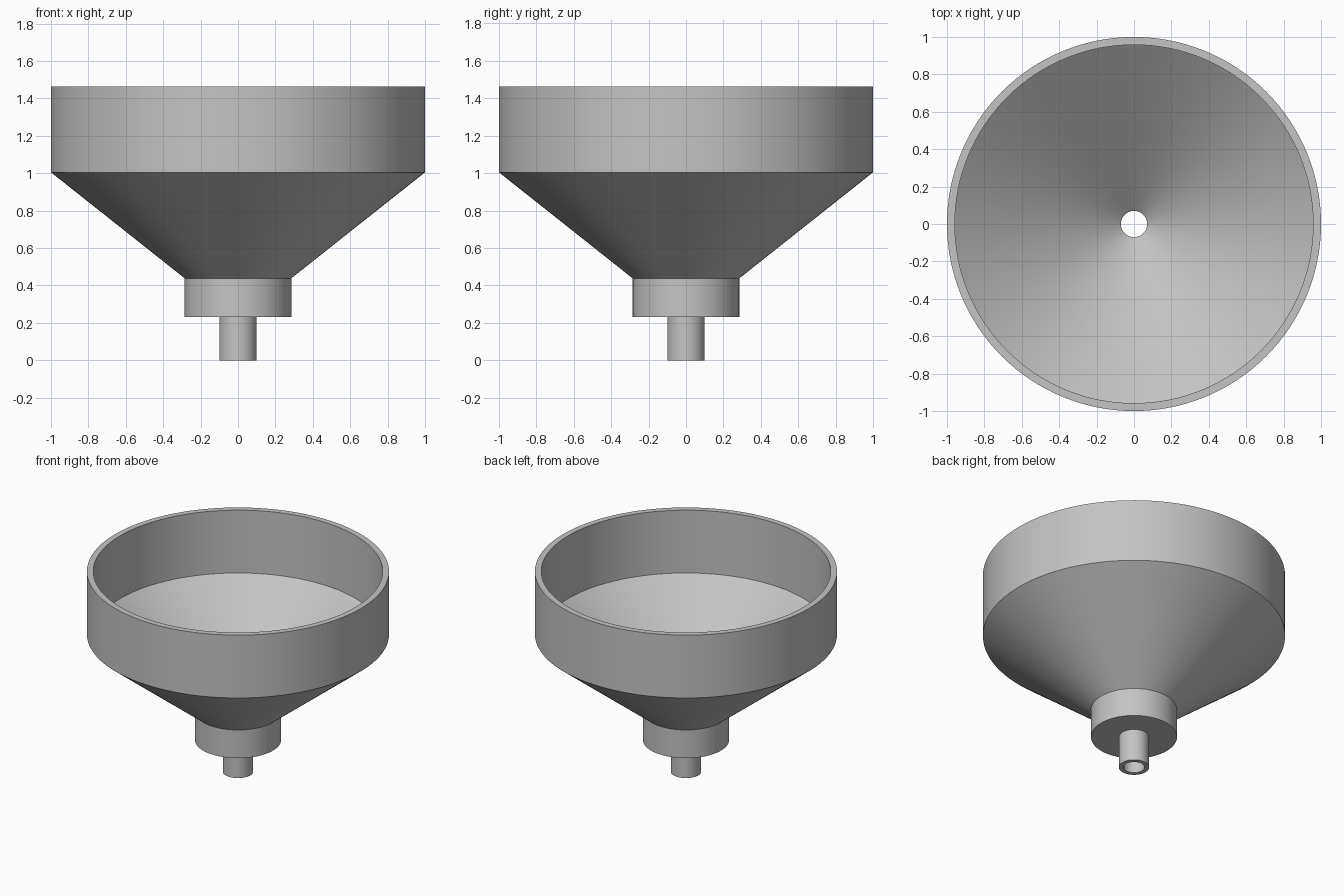
import bpy
import bmesh
import math

cube = bpy.data.objects.get("Cube")
if cube:
    bpy.data.objects.remove(cube, do_unlink=True)

# Single grey material
grey = bpy.data.materials.new("plain grey")
grey.use_nodes = True
colour = (0.55, 0.55, 0.55, 1)
grey.diffuse_color = colour
grey.node_tree.nodes["Principled BSDF"].inputs["Base Color"].default_value = colour


def lathe(name, profile, steps=128):
    """Revolve a closed (radius, height) profile about the z axis."""
    bm = bmesh.new()
    verts = [bm.verts.new((r, 0, z)) for r, z in profile]
    edges = [bm.edges.new((a, b)) for a, b in zip(verts, verts[1:] + verts[:1])]
    bmesh.ops.spin(bm, geom=verts + edges, axis=(0, 0, 1), cent=(0, 0, 0),
                   angle=math.tau, steps=steps)
    bmesh.ops.remove_doubles(bm, verts=bm.verts, dist=0.0005)
    bmesh.ops.recalc_face_normals(bm, faces=bm.faces)
    mesh = bpy.data.meshes.new(name)
    bm.to_mesh(mesh)
    bm.free()
    mesh.materials.append(grey)
    obj = bpy.data.objects.new(name, mesh)
    bpy.context.collection.objects.link(obj)
    bpy.ops.object.select_all(action="DESELECT")
    obj.select_set(True)
    bpy.context.view_layer.objects.active = obj
    bpy.ops.object.shade_smooth_by_angle(angle=math.radians(30))
    return obj


# Outer skin: spout, collar, cone and rim wall
outer = [(0.1, 0), (0.1, 0.232), (0.285, 0.232), (0.285, 0.438), (1, 1.005), (1, 1.464)]
# Inner skin: rim wall, cone and bore
inner = [(0.958, 1.464), (0.958, 1.005), (0.07, 0.3), (0.07, 0)]
lathe("funnel", outer + inner)
